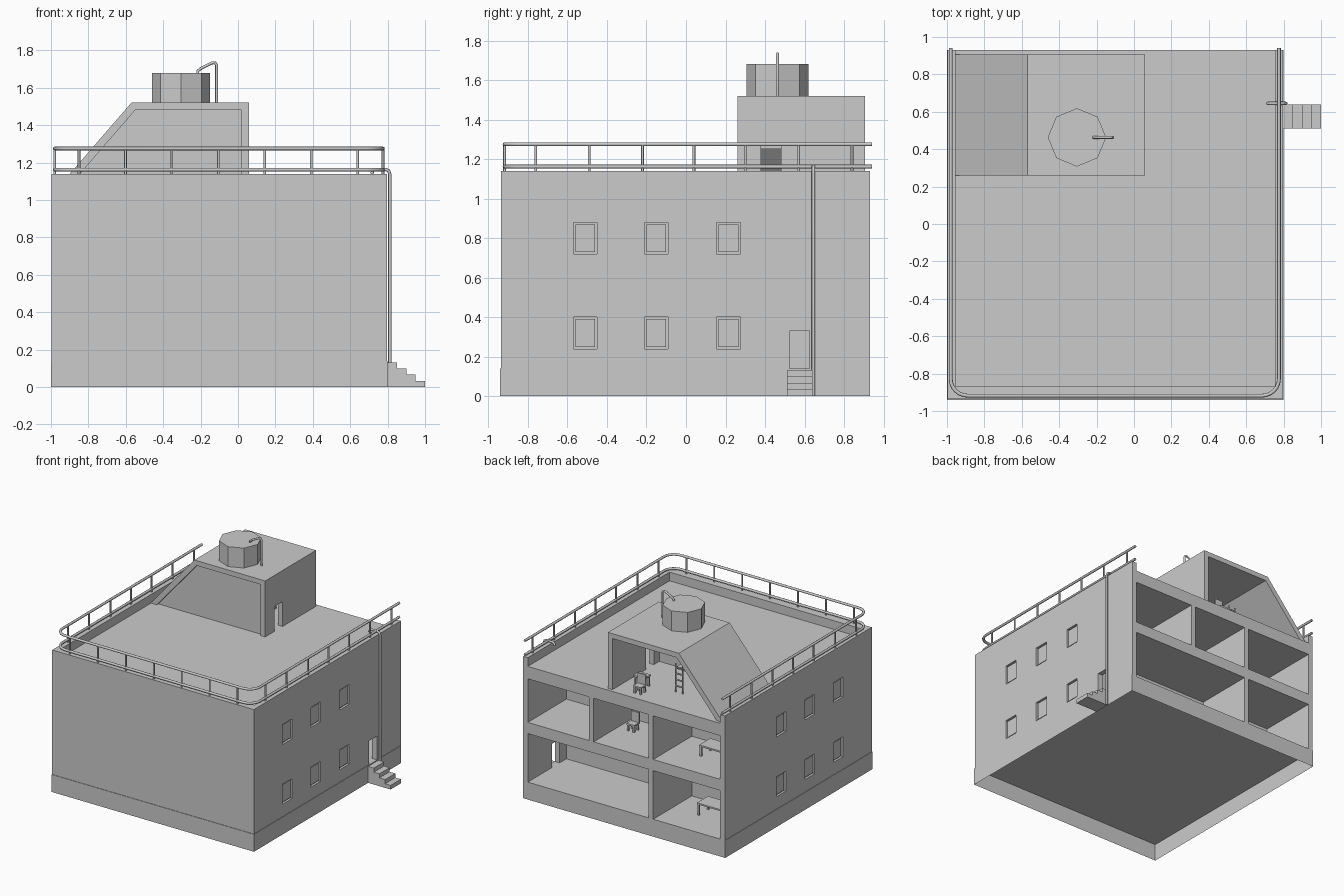
import bpy, bmesh, math
from mathutils import Vector

if "Cube" in bpy.data.objects:
    bpy.data.objects.remove(bpy.data.objects["Cube"])


def mesh_object(name, bm):
    bmesh.ops.recalc_face_normals(bm, faces=bm.faces)
    me = bpy.data.meshes.new(name)
    bm.to_mesh(me)
    bm.free()
    ob = bpy.data.objects.new(name, me)
    bpy.context.collection.objects.link(ob)
    return ob


def boxes(name, *dims):
    """One object from boxes given as (x0, x1, y0, y1, z0, z1)."""
    bm = bmesh.new()
    for x0, x1, y0, y1, z0, z1 in dims:
        vs = bmesh.ops.create_cube(bm, size=1)["verts"]
        for v in vs:
            v.co = ((x0 + x1) / 2 + v.co.x * (x1 - x0),
                    (y0 + y1) / 2 + v.co.y * (y1 - y0),
                    (z0 + z1) / 2 + v.co.z * (z1 - z0))
    return mesh_object(name, bm)


def prism(name, profile, y0, y1):
    """Extrude an x-z profile along y."""
    bm = bmesh.new()
    f = bm.faces.new([bm.verts.new((x, y0, z)) for x, z in profile])
    r = bmesh.ops.extrude_face_region(bm, geom=[f])
    vs = [g for g in r["geom"] if isinstance(g, bmesh.types.BMVert)]
    bmesh.ops.translate(bm, verts=vs, vec=(0, y1 - y0, 0))
    return mesh_object(name, bm)


def tube(name, paths, radius, res=2):
    """Round bars along one or more point paths, made into a mesh."""
    cu = bpy.data.curves.new(name, "CURVE")
    cu.dimensions = "3D"
    cu.bevel_depth = radius
    cu.bevel_resolution = res
    cu.use_fill_caps = True
    for path in paths:
        sp = cu.splines.new("POLY")
        sp.points.add(len(path) - 1)
        for p, co in zip(sp.points, path):
            p.co = (*co, 1)
    ob = bpy.data.objects.new(name, cu)
    bpy.context.collection.objects.link(ob)
    bpy.ops.object.select_all(action="DESELECT")
    ob.select_set(True)
    bpy.context.view_layer.objects.active = ob
    bpy.ops.object.convert(target="MESH")
    bpy.ops.object.shade_smooth_by_angle(angle=math.radians(50))


def cut(ob, cutter):
    m = ob.modifiers.new("cut", "BOOLEAN")
    m.operation = "DIFFERENCE"
    m.solver = "EXACT"
    m.object = cutter
    bpy.context.view_layer.objects.active = ob
    bpy.ops.object.modifier_apply(modifier=m.name)
    bpy.data.objects.remove(cutter)


L, R, F, B, TOP = -1.0, 0.8, -0.94, 0.93, 1.14
FLOOR, MID, ROOF = 0.14, 0.62, 1.07
T = 0.045

# hollow plinth, open underneath
bm = bmesh.new()
for v in bmesh.ops.create_cube(bm, size=1)["verts"]:
    v.co = ((L + R) / 2 + v.co.x * (R - L), (F + B) / 2 + v.co.y * (B - F), FLOOR * (v.co.z + 0.5))
bmesh.ops.delete(bm, geom=[f for f in bm.faces if f.calc_center_median().z < 0.01], context="FACES_ONLY")
mesh_object("plinth", bm)

# outer walls with recessed windows and an entrance
I = 0.004
boxes("front_wall", (L + I, R - I, F + I, F + 0.07, FLOOR, TOP))
windows = [(y, z) for y in (-0.51, -0.15, 0.215) for z in (0.32, 0.80)]
for name, x0, x1, out in (("right_wall", R - T, R - I, R), ("left_wall", L + I, L + T, L)):
    wall = boxes(name, (x0, x1, F + 0.07, B, FLOOR, TOP))
    cut(wall, boxes("window_cutter", *[(out - 0.022, out + 0.022, y - 0.06, y + 0.06, z - 0.08, z + 0.08)
                                      for y, z in windows]))
    if out > 0:
        cut(wall, boxes("door_cutter", (R - 0.1, R + 0.1, 0.525, 0.625, FLOOR - 0.05, 0.33)))
    boxes(name + "_window_panes", *[(out - 0.02 if out > 0 else out + 0.012, out - 0.012 if out > 0 else out + 0.02,
                                    y - 0.05, y + 0.05, z - 0.07, z + 0.07) for y, z in windows])

# floor slabs and room partitions
boxes("middle_floor", (L + T, R - T, F + 0.07, B, MID - 0.09, MID))
boxes("roof_slab", (L + T, R - T, F + 0.07, B, ROOF - 0.1, ROOF))
boxes("partitions",
      (L + T, R - T, 0.41, 0.44, FLOOR, MID - 0.09), (L + T, R - T, 0.41, 0.44, MID, ROOF - 0.1),
      (-0.36, -0.32, 0.44, B, FLOOR, MID - 0.09),
      (-0.36, -0.32, 0.44, B, MID, ROOF - 0.1), (0.17, 0.21, 0.44, B, MID, ROOF - 0.1))

# entrance stairs
steps = 4
prof = [(R, 0)] + [p for i in range(steps) for p in
                   ((R + 0.2 - i * 0.05, i * 0.033), (R + 0.2 - i * 0.05, (i + 1) * 0.033))] + [(R, 0.132)]
prism("entrance_stairs", prof, 0.51, 0.64)

# rooftop house: sloped shell open at the back, set-in front wall
prism("roof_house_shell", [(-0.96, ROOF), (-0.57, 1.52), (0.06, 1.52), (0.06, 1.48), (-0.55, 1.48), (-0.905, ROOF)],
      0.26, 0.905)
side = boxes("roof_house_side_wall", (0.02, 0.06, 0.26, 0.905, ROOF, 1.48))
cut(side, boxes("door_cutter", (-0.1, 0.2, 0.38, 0.48, ROOF - 0.05, 1.27)))
prism("roof_house_front_wall", [(-0.905, ROOF), (-0.55, 1.48), (0.02, 1.48), (0.02, ROOF)], 0.28, 0.31)

# water tank and its pipe
bpy.ops.mesh.primitive_cylinder_add(vertices=8, radius=0.156, depth=0.16, location=(-0.305, 0.463, 1.60))
bpy.context.object.name = "water_tank"
tube("tank_pipe", [[(-0.215, 0.463, 1.67), (-0.215, 0.463, 1.69), (-0.195, 0.463, 1.705), (-0.14, 0.463, 1.733),
                    (-0.122, 0.463, 1.733), (-0.114, 0.463, 1.72), (-0.114, 0.463, 1.52)]], 0.008)


# roof railing: two rounded rails and posts
def rail(z, xl=-0.98, xr=0.775, yf=-0.918, r=0.09):
    pts = [(xl, 0.94, z)]
    for cx, a0 in ((xl + r, 180), (xr - r, 270)):
        for k in range(7):
            a = math.radians(a0 + k * 15)
            pts.append((cx + r * math.cos(a), yf + r + r * math.sin(a), z))
    return pts + [(xr, 0.94, z)]


tube("railing_rails", [rail(1.275), rail(1.162)], 0.01)
posts = [(x, y) for x in (-0.98, 0.775) for y in (-0.76, -0.49, -0.22, 0.04, 0.30, 0.57, 0.84)]
posts += [(-0.85 + 0.2483 * i, -0.918) for i in range(7)]
tube("railing_posts", [[(x, y, ROOF if x == 0 else 1.13), (x, y, 1.275)] for x, y in posts], 0.007)

# drain pipe over the parapet
tube("drain_pipe", [[(0.715, 0.645, 1.14), (0.722, 0.645, 1.158), (0.74, 0.645, 1.163), (0.79, 0.645, 1.163),
                     (0.806, 0.645, 1.155), (0.812, 0.645, 1.135), (0.812, 0.645, 0.0)]], 0.009)


# furniture seen through the open back
def table(name, x, y, z, w, d, h):
    legs = [(x + i * (w / 2 - 0.01) - 0.007, x + i * (w / 2 - 0.01) + 0.007,
             y + j * (d / 2 - 0.01) - 0.007, y + j * (d / 2 - 0.01) + 0.007, z, z + h)
            for i in (-1, 1) for j in (-1, 1)]
    boxes(name, (x - w / 2, x + w / 2, y - d / 2, y + d / 2, z + h - 0.012, z + h), *legs)


def chair(name, x, y, z):
    table(name + "_seat", x, y, z, 0.07, 0.07, 0.06)
    boxes(name + "_back", (x - 0.035, x + 0.035, y - 0.035, y - 0.023, z + 0.06, z + 0.14))


boxes("loft_bunk", (-0.76, -0.38, 0.31, 0.66, 1.25, 1.27))
tube("loft_ladder", [[(x, 0.67, ROOF), (x, 0.67, 1.30)] for x in (-0.44, -0.38)] +
     [[(-0.44, 0.67, ROOF + 0.05 * i), (-0.38, 0.67, ROOF + 0.05 * i)] for i in range(1, 5)], 0.006, 1)
table("roof_desk", -0.12, 0.73, ROOF, 0.10, 0.08, 0.09)
chair("roof_chair", -0.17, 0.83, ROOF)
chair("upper_chair", 0.05, 0.60, MID)
table("upper_bed", -0.75, 0.62, MID, 0.30, 0.14, 0.09)
table("lower_table", -0.70, 0.62, FLOOR, 0.24, 0.14, 0.10)
